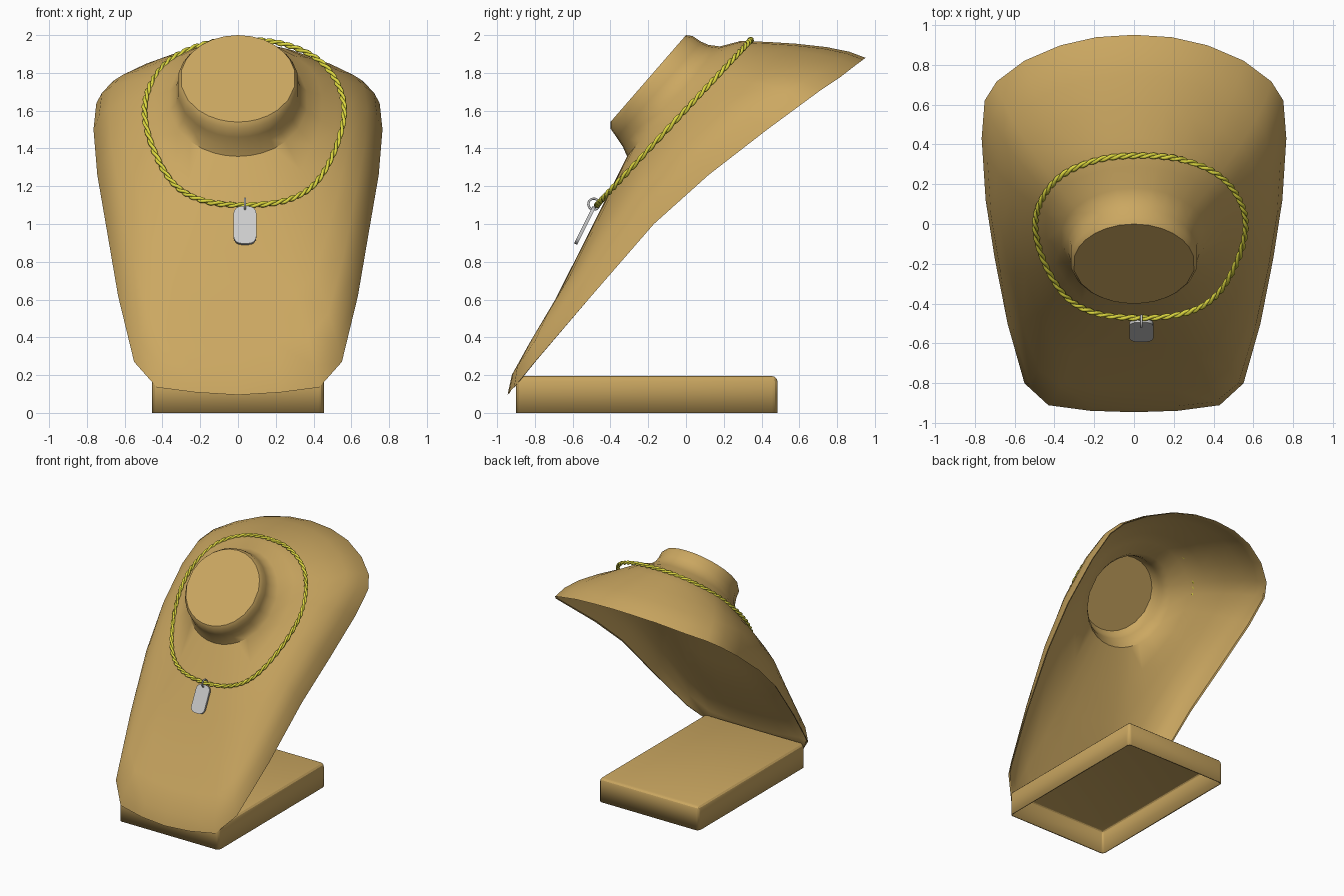
import bpy, bmesh, math
from mathutils import Vector, Matrix

if "Cube" in bpy.data.objects:
    bpy.data.objects.remove(bpy.data.objects["Cube"])


def material(name, rgb):
    m = bpy.data.materials.new(name)
    m.diffuse_color = (*rgb, 1)
    m.use_nodes = True
    m.node_tree.nodes["Principled BSDF"].inputs["Base Color"].default_value = m.diffuse_color
    return m


tan = material("tan_cover", (0.60, 0.39, 0.12))
gold = material("yellow_metal", (0.72, 0.68, 0.05))


def finish(name, bm, mat=None, angle=40):
    bmesh.ops.recalc_face_normals(bm, faces=bm.faces[:])
    me = bpy.data.meshes.new(name)
    bm.to_mesh(me)
    bm.free()
    ob = bpy.data.objects.new(name, me)
    bpy.context.collection.objects.link(ob)
    if mat:
        me.materials.append(mat)
    bpy.ops.object.select_all(action='DESELECT')
    ob.select_set(True)
    bpy.context.view_layer.objects.active = ob
    bpy.ops.object.shade_smooth_by_angle(angle=math.radians(angle))
    return ob


# Bust: half rings from the neck cap out to the rim, then back along the hollow inside
OUT = Vector((0, -0.754, 0.656))
ANGLES = [0, 10, 20, 31, 43, 60, 80, 101, 116, 127, 140, 153, 166, 180]
RIM = [Vector(p) for p in (
    (0, -.945, .095), (.22, -.938, .108), (.43, -.91, .135), (.55, -.80, .27),
    (.635, -.50, .62), (.70, -.17, 1.0), (.745, .12, 1.26), (.765, .43, 1.50),
    (.75, .62, 1.64), (.69, .715, 1.71), (.55, .82, 1.78), (.37, .897, 1.84),
    (.19, .938, 1.87), (0, .95, 1.88))]
BULGE = [0, 0, .01, .03, .08, .11, .12, .12, .105, .095, .085, .08, .078, .077]
# (position, bulge at the front and sides, bulge at the back, extra at the lower edge)
STEPS = [(.2, .18, .8, 0), (.4, .48, .95, 0), (.6, .78, 1, 0), (.8, .93, .88, .02),
         (.93, .68, .55, .028)]


def ellipse(front, back, half_width):
    f, b = Vector((0, *front)), Vector((0, *back))
    return [(f + b) / 2 + (f - b) / 2 * math.cos(math.radians(a))
            + Vector((half_width * math.sin(math.radians(a)), 0, 0)) for a in ANGLES]


neck = [ellipse((-.40, 1.54), (0, 2.0), .305),
        ellipse((-.40, 1.505), (.035, 1.995), .322),
        ellipse((-.368, 1.46), (.08, 1.965), .322),
        ellipse((-.335, 1.41), (.12, 1.948), .335),
        ellipse((-.312, 1.358), (.18, 1.94), .37)]
base_ring = neck[-1]
body = []
for t, f_side, f_back, edge in STEPS:
    ring = []
    for i, (b, r, h) in enumerate(zip(base_ring, RIM, BULGE)):
        w = min(1, max(0, (ANGLES[i] - 95) / 60))
        f = f_side * (1 - w) + f_back * w
        ring.append(b.lerp(r, t) + OUT * (h * f + (edge if i <= 3 else 0)))
    body.append(ring)
lip = [r + (b - r).normalized() * .018 - OUT * .006 for b, r in zip(base_ring, RIM)]
inside = [[p - OUT * .015 for p in ring] for ring in reversed(body)]
for ring in reversed(neck):
    c = (ring[0] + ring[-1]) / 2
    inside.append([c + (p - c) * .96 - OUT * .012 for p in ring])

bm = bmesh.new()
loops = []
for half in neck + body + [RIM, lip] + inside:
    full = half + [Vector((-p.x, p.y, p.z)) for p in half[-2:0:-1]]
    for p in (full[0], full[len(half) - 1]):
        p.x = 0
    loops.append([bm.verts.new(p) for p in full])
n = len(loops[0])
for a, b in zip(loops, loops[1:]):
    for i in range(n):
        j = (i + 1) % n
        bm.faces.new((a[i], a[j], b[j], b[i]))
bm.faces.new(loops[0])
bm.faces.new(loops[-1])
finish("display_bust", bm, tan)

# Base: hollow box, open underneath, with rounded corners
bm = bmesh.new()
bmesh.ops.create_cube(bm, size=1, matrix=Matrix.Translation((0, -.2075, .0975))
                      @ Matrix.Diagonal((.91, 1.385, .195, 1)))
bmesh.ops.delete(bm, geom=[f for f in bm.faces if f.normal.z < -.5], context='FACES_ONLY')
edges = [e for e in bm.edges if any(v.co.z > .1 for v in e.verts)]
bmesh.ops.bevel(bm, geom=edges, offset=.03, segments=3, profile=.5, affect='EDGES')
base = finish("base", bm, tan, 20)
solid = base.modifiers.new("wall", 'SOLIDIFY')
solid.thickness = .012
solid.offset = -1

# Necklace: two strands twisted along a tilted closed loop
HALF = [(0, 1.10), (.22, 1.125), (.37, 1.21), (.475, 1.38), (.528, 1.58),
        (.495, 1.74), (.385, 1.875), (.20, 1.955), (0, 1.975)]
pts = [Vector((.033 + s * x, -.472 + (z - 1.1) * .932, z))
       for s, part in ((1, HALF), (-1, HALF[-2:0:-1])) for x, z in part]


def loop_point(u):
    k, m = int(u), len(pts)
    t = u - k
    a, b, c, d = (pts[(k + o) % m] for o in (-1, 0, 1, 2))
    return .5 * (2 * b + (c - a) * t + (2 * a - 5 * b + 4 * c - d) * t * t
                 + (3 * b - a - 3 * c + d) * t ** 3)


cu = bpy.data.curves.new("necklace_chain", 'CURVE')
cu.dimensions = '3D'
cu.bevel_depth = .0095
cu.bevel_resolution = 1
cu.materials.append(gold)
plane_normal = Vector((0, -1, .932)).normalized()
SAMPLES, TURNS = 480, 32
for strand in range(2):
    sp = cu.splines.new('POLY')
    sp.points.add(SAMPLES - 1)
    sp.use_cyclic_u = True
    for i in range(SAMPLES):
        u = i / SAMPLES * len(pts)
        p = loop_point(u)
        side = (loop_point(u + .01) - p).normalized().cross(plane_normal)
        w = 2 * math.pi * TURNS * i / SAMPLES + math.pi * strand
        q = p + .007 * (side * math.cos(w) + plane_normal * math.sin(w))
        sp.points[i].co = (*q, 1)
bpy.context.collection.objects.link(bpy.data.objects.new("necklace_chain", cu))

# Pendant ring
bpy.ops.mesh.primitive_torus_add(major_radius=.029, minor_radius=.006, major_segments=24,
                                 minor_segments=8, location=(.037, -.488, 1.105),
                                 rotation=(0, math.pi / 2, 0))
bpy.context.object.name = "pendant_ring"
bpy.ops.object.shade_smooth()

# Pendant tag: rounded plate hanging at an angle
bm = bmesh.new()
bmesh.ops.create_cube(bm, size=1, matrix=Matrix.Diagonal((.12, .018, .22, 1)))
corners = [e for e in bm.edges if abs(e.verts[0].co.y - e.verts[1].co.y) > .01]
bmesh.ops.bevel(bm, geom=corners, offset=.042, segments=5, profile=.5, affect='EDGES')
tag = finish("pendant_tag", bm)
tag.location = (.037, -.535, .992)
tag.rotation_euler = (-math.atan2(.095, .19), 0, 0)
